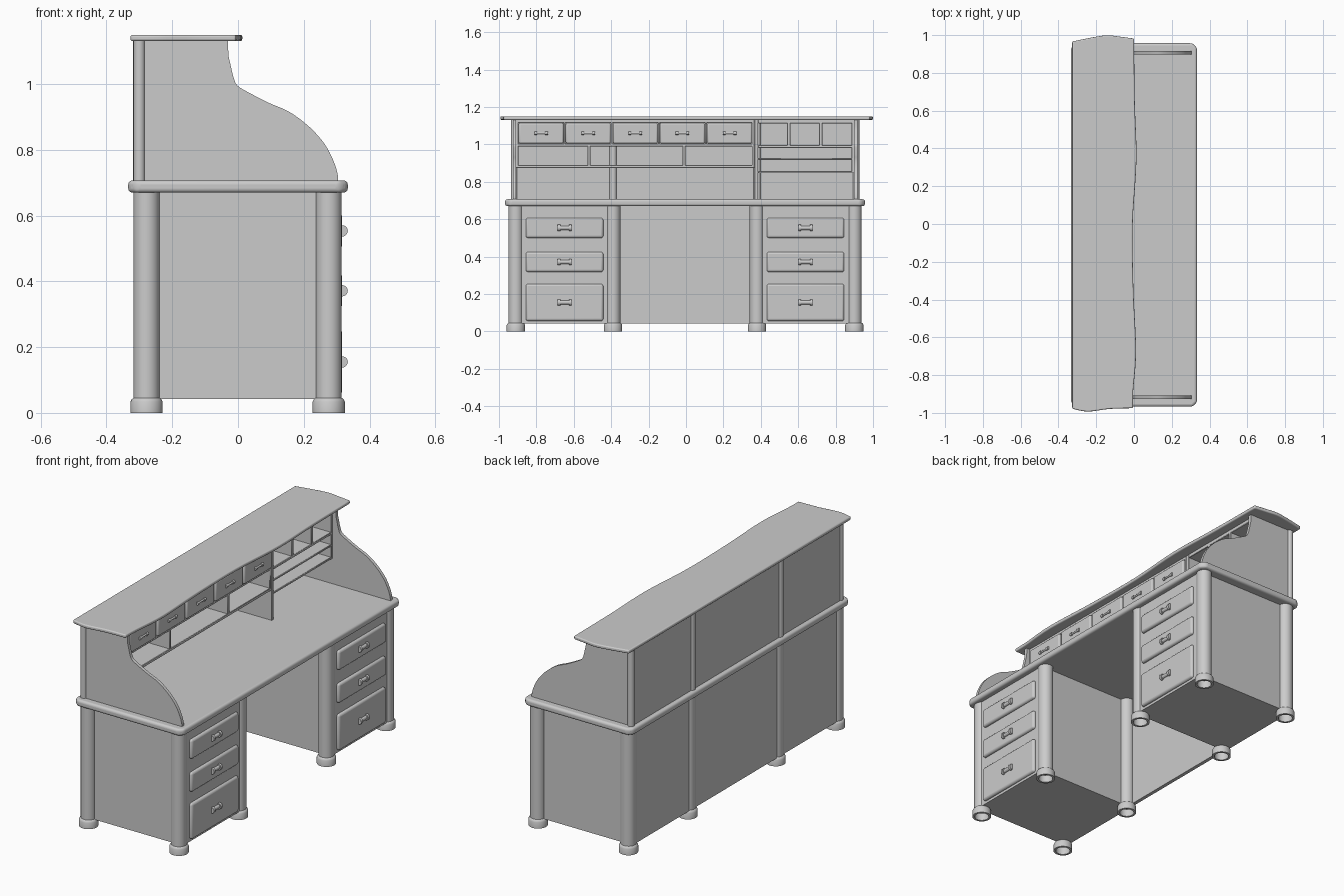
import bpy, bmesh, math
from mathutils import Matrix, Vector

if "Cube" in bpy.data.objects:
    bpy.data.objects.remove(bpy.data.objects["Cube"])

C = -0.005  # y of the desk's own mirror plane


def finish(bm, name, bevel=0.0, seg=2, angle=40):
    bmesh.ops.recalc_face_normals(bm, faces=bm.faces)
    me = bpy.data.meshes.new(name)
    bm.to_mesh(me)
    bm.free()
    ob = bpy.data.objects.new(name, me)
    bpy.context.collection.objects.link(ob)
    if bevel:
        m = ob.modifiers.new("edge", 'BEVEL')
        m.width, m.segments = bevel, seg
        m.limit_method, m.angle_limit = 'ANGLE', math.radians(30)
    bpy.context.view_layer.objects.active = ob
    ob.select_set(True)
    bpy.ops.object.shade_smooth_by_angle(angle=math.radians(angle))
    ob.select_set(False)
    return ob


def box(name, x, y, z, bevel=0.0, seg=2):
    """Box from (min, max) pairs; y is relative to the desk's mirror plane."""
    bm = bmesh.new()
    mid = Vector((sum(x) / 2, sum(y) / 2 + C, sum(z) / 2))
    size = (abs(x[1] - x[0]), abs(y[1] - y[0]), abs(z[1] - z[0]), 1)
    bmesh.ops.create_cube(bm, size=1, matrix=Matrix.Translation(mid) @ Matrix.Diagonal(size))
    return finish(bm, name, bevel, seg)


def prism(name, pts, axis, lo, hi, bevel=0.0, seg=2):
    """Extrude an outline: axis 'z' takes (x, y) points, axis 'y' takes (x, z)."""
    bm = bmesh.new()
    place = (lambda p, h: (p[0], p[1], h)) if axis == 'z' else (lambda p, h: (p[0], h, p[1]))
    f = bm.faces.new([bm.verts.new(place(p, lo)) for p in pts])
    r = bmesh.ops.extrude_face_region(bm, geom=[f])
    vs = [v for v in r['geom'] if isinstance(v, bmesh.types.BMVert)]
    bmesh.ops.translate(bm, verts=vs, vec=(0, 0, hi - lo) if axis == 'z' else (0, hi - lo, 0))
    return finish(bm, name, bevel, seg)


def lathe(name, profile, x, y, n=32):
    bm = bmesh.new()
    rings = [[bm.verts.new((x + r * math.cos(2 * math.pi * i / n),
                            y + C + r * math.sin(2 * math.pi * i / n), z))
              for i in range(n)] for r, z in profile]
    for a, b in zip(rings, rings[1:]):
        for i in range(n):
            bm.faces.new((a[i], a[(i + 1) % n], b[(i + 1) % n], b[i]))
    bm.faces.new(rings[0])
    bm.faces.new(rings[-1])
    return finish(bm, name)


def handle(name, x, y, z, width, r_end, r_bar):
    """Bar pull: two round ends joined by a thinner bar, all lying along y."""
    bm = bmesh.new()
    rot = Matrix.Rotation(math.pi / 2, 4, 'X')
    w = 0.014
    for off, length, r in ((-(width - w) / 2, w, r_end), ((width - w) / 2, w, r_end), (0, width - w, r_bar)):
        bmesh.ops.create_cone(bm, cap_ends=True, segments=20, radius1=r, radius2=r, depth=length,
                              matrix=Matrix.Translation((x, y + C + off, z)) @ rot)
    finish(bm, name)


def smooth_curve(pts, n=5, closed=False):
    """Catmull-Rom subdivision of a 2D point list."""
    out, m = [], len(pts)
    for i in range(m if closed else m - 1):
        k = [Vector(pts[(i + d) % m if closed else min(max(i + d, 0), m - 1)]) for d in (-1, 0, 1, 2)]
        for j in range(n):
            t = j / n
            out.append(0.5 * (2 * k[1] + (k[2] - k[0]) * t + (2 * k[0] - 5 * k[1] + 4 * k[2] - k[3]) * t * t
                              + (3 * k[1] - k[0] - 3 * k[2] + k[3]) * t ** 3))
    return out if closed else out + [Vector(pts[-1])]


# Columns with hollow round feet
leg = [(0.037, 0.045), (0.037, 0), (0.049, 0), (0.049, 0.034), (0.045, 0.042), (0.0395, 0.046), (0.0395, 0.68)]
for s in (-1, 1):
    for x in (-0.278, 0.276):
        for y in (0.385, 0.905):
            lathe("leg", leg, x, s * y)

# Pedestals with three drawers each
for s in (-1, 1):
    box("pedestal", (-0.305, 0.302), (s * 0.385, s * 0.908), (0.042, 0.68))
    for z0, z1 in ((0.056, 0.254), (0.318, 0.425), (0.5, 0.607)):
        box("pedestal_drawer", (0.28, 0.317), (s * 0.644 - 0.207, s * 0.644 + 0.207), (z0, z1), 0.012, 3)
        handle("pedestal_handle", 0.317, s * 0.644, (z0 + z1) / 2, 0.074, 0.017, 0.011)
box("kneehole_back", (-0.305, -0.285), (-0.4, 0.4), (0.042, 0.68))

# Desktop with clipped corners and rounded edge
X, Y, k = 0.334, 0.962, 0.024
prism("desktop", [(-X, C - Y + k), (-X + k, C - Y), (X - k, C - Y), (X, C - Y + k),
                  (X, C + Y - k), (X - k, C + Y), (-X + k, C + Y), (-X, C + Y - k)],
      'z', 0.67, 0.707, 0.013, 4)

# Curved side panels of the hutch
front = smooth_curve([(0.305, 0.7), (0.303, 0.726), (0.291, 0.765), (0.264, 0.817), (0.218, 0.869),
                      (0.157, 0.915), (0.096, 0.942), (0.035, 0.973), (0.0, 0.994), (-0.012, 1.015),
                      (-0.023, 1.06), (-0.029, 1.09), (-0.03, 1.135)], 4)
outline = [(-0.3, 1.135), (-0.3, 0.7)] + [tuple(p) for p in front]
for s in (-1, 1):
    y = C + s * 0.912
    prism("hutch_side", outline, 'y', y - 0.009, y + 0.009)

# Hutch back with slim columns
box("hutch_back", (-0.31, -0.292), (-0.912, 0.912), (0.7, 1.135))
for s in (-1, 1):
    for y, r in ((0.385, 0.02), (0.914, 0.0175)):
        lathe("hutch_column", [(r, 0.7), (r, 1.135)], -0.3, s * y, 20)

# Shelves and dividers of the pigeonholes
B, F = -0.295, -0.05


def shelf(y0, y1, z0, z1):
    box("shelf", (B, F), (y0 - C, y1 - C), (z0, z1), 0.002, 1)


def divider(y0, y1, z0, z1):
    box("divider", (B, F), (y0 - C, y1 - C), (z0, z1), 0.002, 1)


L, R, D0, D1 = -0.912, 0.902, 0.366, 0.386
divider(D0, D1, 0.7, 1.135)
for z0, z1 in ((1.115, 1.135), (0.99, 1.004), (0.874, 0.89)):
    shelf(L, D0, z0, z1)
for z0, z1 in ((1.112, 1.135), (0.982, 0.996), (0.917, 0.928), (0.846, 0.858)):
    shelf(D1, R, z0, z1)
for y in (-0.519, -0.011):
    divider(y - 0.008, y + 0.008, 0.88, 0.995)
for y in (0.55, 0.72):
    divider(y - 0.009, y + 0.009, 0.99, 1.12)
for y0, y1 in ((L, -0.896), (0.352, D0)):
    divider(y0, y1, 0.88, 1.12)
divider(0.886, R, 0.85, 1.12)

# Row of small drawers
for i in range(5):
    y = -0.775 + i * 0.252 - C
    box("small_drawer", (B, -0.038), (y - 0.12, y + 0.12), (1.005, 1.115), 0.009, 3)
    handle("small_handle", -0.036, y, 1.06, 0.072, 0.0085, 0.005)
    if i:
        divider(y + C - 0.131, y + C - 0.121, 0.99, 1.12)

# Wavy top board
end_far = smooth_curve([(0.0, 0.982), (-0.07, 0.991), (-0.14, 0.999), (-0.22, 0.988), (-0.327, 0.966)], 4)
end_near = smooth_curve([(-0.327, -0.978), (-0.245, -0.993), (-0.13, -0.979), (-0.006, -0.975)], 4)
edge = smooth_curve([(-0.006, -0.975), (-0.004, -0.88), (0.011, -0.67), (-0.003, -0.35), (-0.007, 0.0),
                     (0.013, 0.34), (0.004, 0.65), (0.0, 0.982)], 5)
prism("top_board", [tuple(p) for p in end_far + end_near[:-1] + edge[:-1]], 'z', 1.131, 1.15, 0.006, 3)
